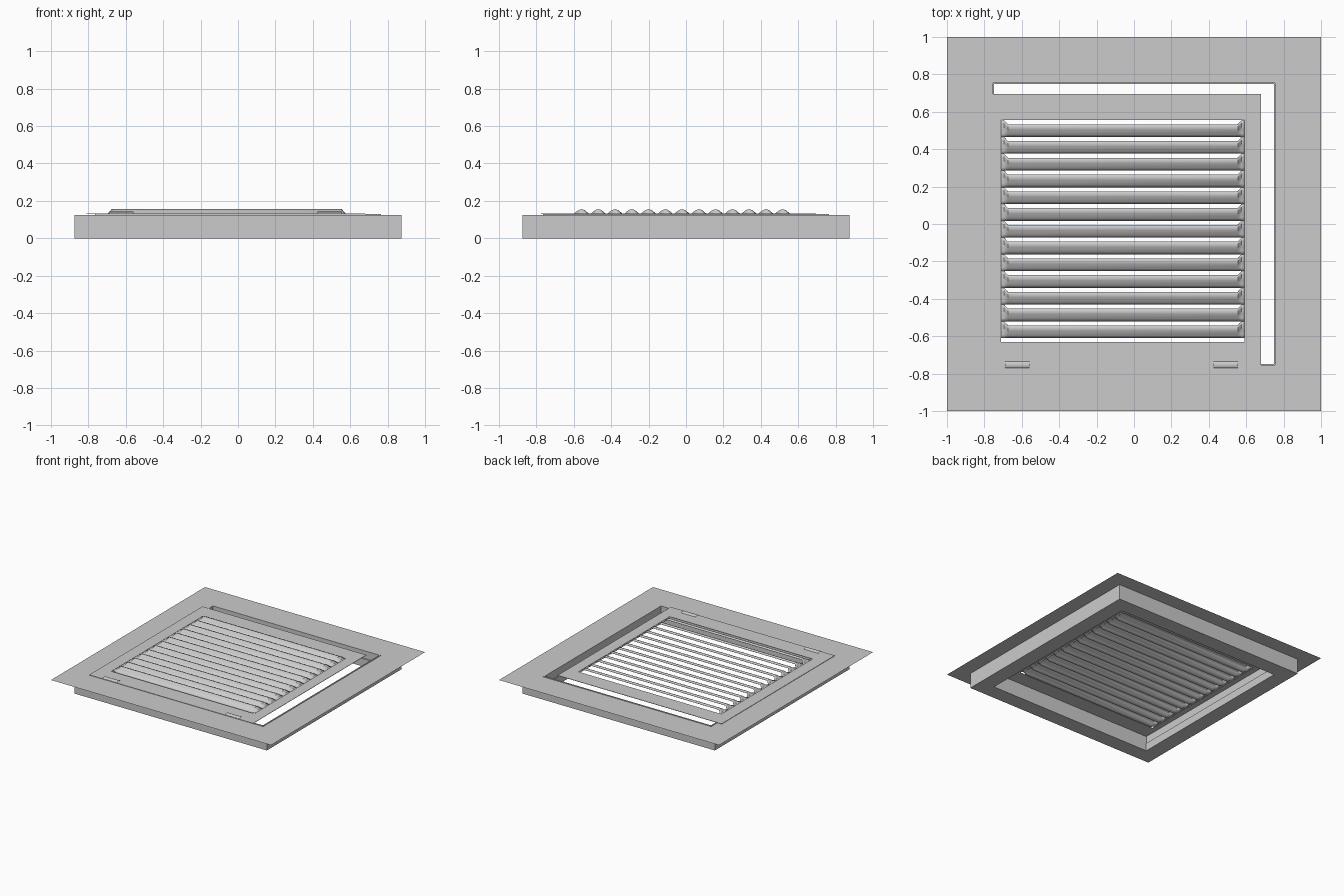
import bpy, math

if "Cube" in bpy.data.objects:
    bpy.data.objects.remove(bpy.data.objects["Cube"])

def make(name, verts, faces, thick=0.0, smooth=False):
    me = bpy.data.meshes.new(name)
    me.from_pydata(verts, [], faces)
    me.update()
    ob = bpy.data.objects.new(name, me)
    bpy.context.collection.objects.link(ob)
    if thick:
        mod = ob.modifiers.new("thickness", 'SOLIDIFY')
        mod.thickness = thick
        mod.offset = -1
    if smooth:
        bpy.ops.object.select_all(action='DESELECT')
        ob.select_set(True)
        bpy.context.view_layer.objects.active = ob
        bpy.ops.object.shade_smooth_by_angle(angle=math.radians(35))
    return ob

def grid(rows):
    """Verts and upward-facing quads from rows of points (rows along +x, points along +y)."""
    n = len(rows[0])
    verts = [p for r in rows for p in r]
    faces = [(i*n+j, (i+1)*n+j, (i+1)*n+j+1, i*n+j+1)
             for i in range(len(rows)-1) for j in range(n-1)]
    return verts, faces

def rect(x0, x1, y0, y1, z):
    return [(x0, y0, z), (x1, y0, z), (x1, y1, z), (x0, y1, z)]

def rect_rings(rings):
    """Bridge successive rectangular loops, outer to inner."""
    verts = [p for r in rings for p in r]
    faces = [(4*i+j, 4*i+(j+1) % 4, 4*i+4+(j+1) % 4, 4*i+4+j)
             for i in range(len(rings)-1) for j in range(4)]
    return verts, faces

# Mounting frame: thin flange, raised lip, stepped inner wall, bottom and outer wall
profile = [(1, .125), (.765, .125), (.765, .129), (.755, .129), (.755, .065),
           (.748, .065), (.748, 0), (.875, 0), (.875, .125)]
make("mounting_frame", *rect_rings([rect(-r, r, -r, r, z) for r, z in profile]))

# Off-centre panel plate with the louvre opening
TOP = .133
Y0, PITCH, COUNT = -.61, .0896, 13
X0, X1 = -.71, .59
make("panel_plate", *rect_rings([rect(-.81, .68, -.775, .695, TOP),
                                 rect(X0, X1, -.63, Y0 + PITCH*COUNT, TOP)]), thick=.003)

# Louvre blades: flat at the ends, arched and open at the back between them
arch = [(0, .118), (.012, .132), (.025, .144), (.038, .152), (.052, .156), (.068, .151)]
flat = [(PITCH*i/5, TOP) for i in range(6)]
stations = [(X0, flat), (-.695, flat), (-.675, arch), (.555, arch), (.575, flat), (X1, flat)]
for k in range(COUNT):
    y = Y0 + PITCH*k
    rows = [[(x, y+a, z) for a, z in sec] for x, sec in stations]
    make(f"louvre_blade_{k+1}", *grid(rows), thick=.003, smooth=True)

# Raised hinge tabs on the front edge
for k, (a, b) in enumerate([(-.69, -.56), (.425, .555)]):
    rows = [[(x, -.7525 - .0185*math.cos(math.pi*i/8), TOP + .009*math.sin(math.pi*i/8))
             for i in range(9)] for x in (a, b)]
    make(f"hinge_tab_{k+1}", *grid(rows), smooth=True)
